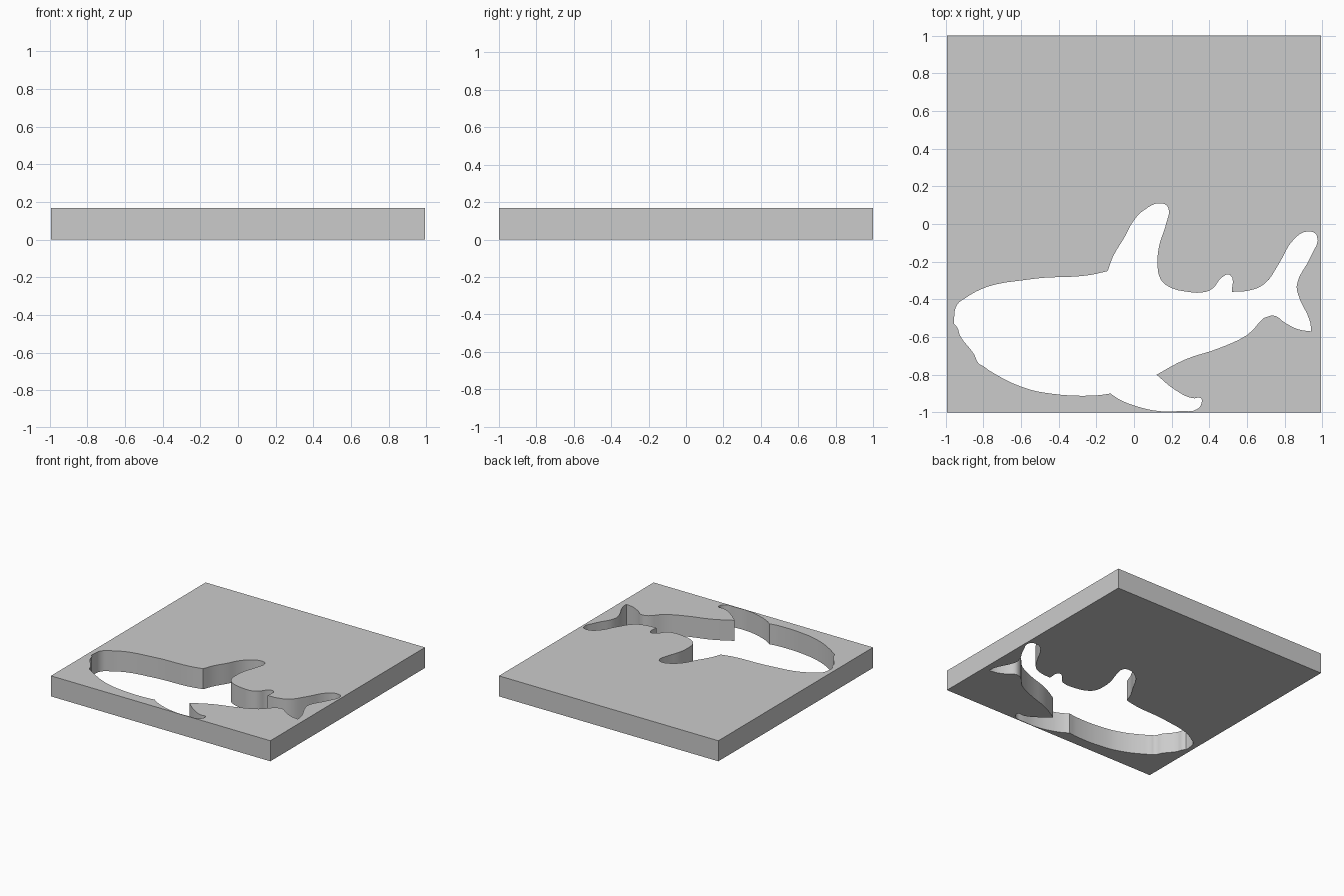
import bpy, bmesh

if "Cube" in bpy.data.objects:
    bpy.data.objects.remove(bpy.data.objects["Cube"])

THICK = 0.168
HALF_X, HALF_Y = 0.993, 1.0

# Whale outline, clockwise; the last point of each run is a sharp corner
RUNS = [
    # forehead and back
    [(-.955, -.50), (-.94, -.43), (-.89, -.39), (-.82, -.35), (-.73, -.32), (-.60, -.30),
     (-.47, -.285), (-.33, -.28), (-.23, -.27), (-.14, -.25)],
    # tall dorsal fin and small rear fin
    [(-.11, -.17), (-.05, -.07), (0, .02), (.055, .075), (.14, .11), (.18, .09),
     (.17, 0), (.135, -.11), (.125, -.20), (.14, -.29), (.18, -.33), (.285, -.36),
     (.38, -.36), (.42, -.34), (.465, -.285), (.51, -.27), (.52, -.36)],
    # tail
    [(.60, -.355), (.69, -.32), (.77, -.21), (.85, -.08), (.92, -.04), (.97, -.06),
     (.94, -.17), (.865, -.32), (.87, -.37), (.935, -.52), (.94, -.57)],
    # lower tail and rear belly
    [(.875, -.56), (.81, -.53), (.73, -.485), (.60, -.59), (.45, -.66), (.27, -.72),
     (.12, -.80)],
    # flipper
    [(.21, -.875), (.31, -.925), (.355, -.925), (.36, -.945), (.335, -.983), (.245, -.993),
     (.13, -.993), (.005, -.965), (-.08, -.93), (-.125, -.90)],
    # belly and jaw
    [(-.20, -.91), (-.445, -.90), (-.595, -.865), (-.765, -.78), (-.80, -.755),
     (-.825, -.74), (-.85, -.69), (-.925, -.59), (-.935, -.555), (-.955, -.53)],
]


def add_loop(curve, points, corners):
    """Closed spline with straight handles at the corner indices."""
    spline = curve.splines.new('BEZIER')
    spline.bezier_points.add(len(points) - 1)
    spline.use_cyclic_u = True
    for i, (bp, (x, y)) in enumerate(zip(spline.bezier_points, points)):
        bp.co = (x, y, 0)
        kind = 'VECTOR' if i in corners else 'AUTO'
        bp.handle_left_type = bp.handle_right_type = kind
    spline.resolution_u = 4


# Square plate with the whale as a hole
curve = bpy.data.curves.new("plate_profile", 'CURVE')
curve.dimensions = '2D'
curve.fill_mode = 'BOTH'
curve.extrude = THICK / 2
curve.resolution_u = 4

square = [(-HALF_X, -HALF_Y), (HALF_X, -HALF_Y), (HALF_X, HALF_Y), (-HALF_X, HALF_Y)]
add_loop(curve, square, range(4))

outline, corners = [], set()
for run in RUNS:
    outline += run
    corners.add(len(outline) - 1)
add_loop(curve, outline, corners)

plate = bpy.data.objects.new("whale_cutout_plate", curve)
plate.location.z = THICK / 2
bpy.context.collection.objects.link(plate)

# Turn into a clean closed mesh
bpy.context.view_layer.objects.active = plate
plate.select_set(True)
bpy.ops.object.convert(target='MESH')
plate = bpy.context.object
plate.name = "whale_cutout_plate"
bm = bmesh.new()
bm.from_mesh(plate.data)
bmesh.ops.remove_doubles(bm, verts=bm.verts, dist=0.0005)
bmesh.ops.dissolve_degenerate(bm, edges=bm.edges, dist=0.0001)
bmesh.ops.recalc_face_normals(bm, faces=bm.faces)
bm.to_mesh(plate.data)
bm.free()
bpy.ops.object.shade_smooth_by_angle(angle=0.5)
